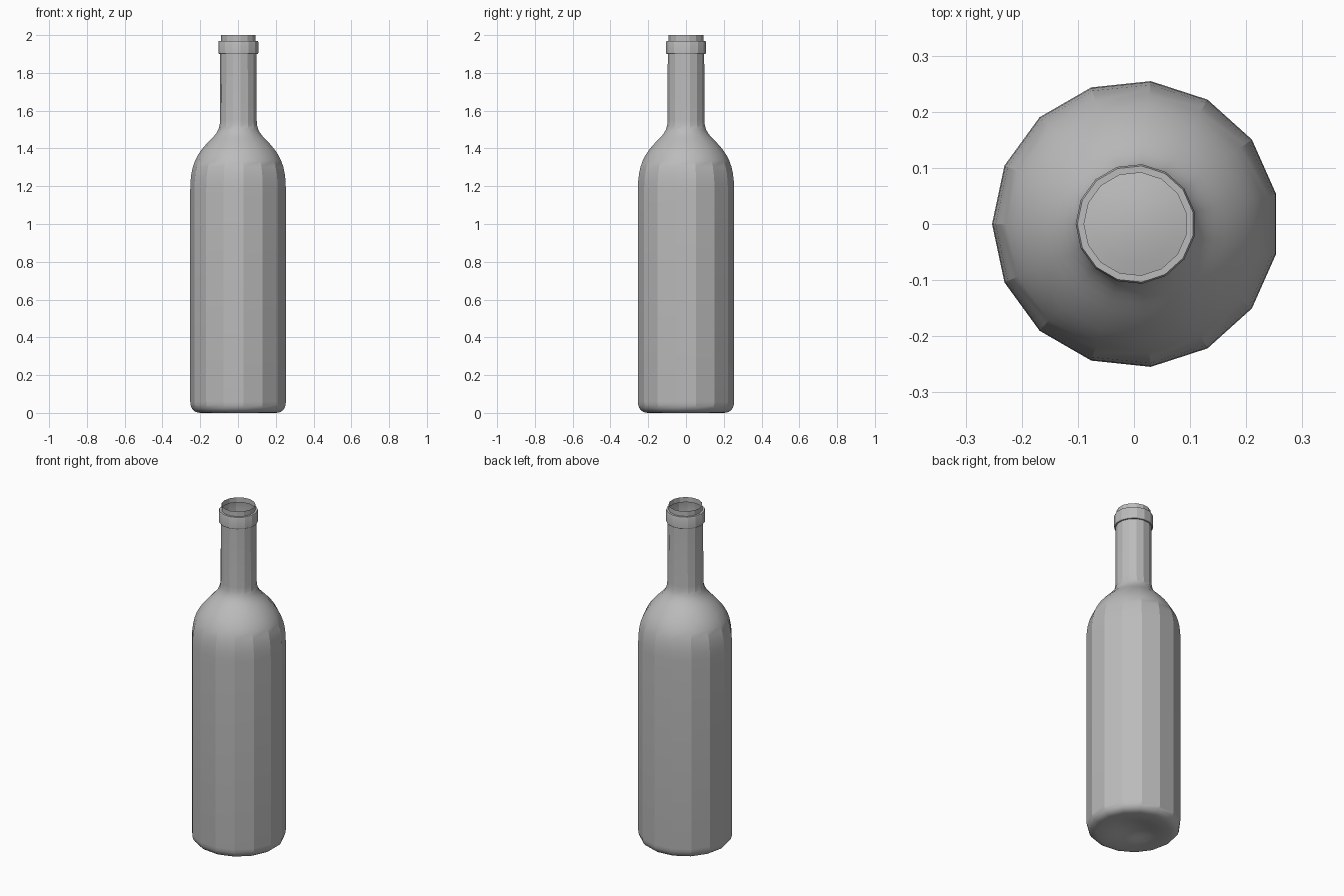
import bpy, bmesh, math
from mathutils import Vector
from mathutils.geometry import interpolate_bezier

cube = bpy.data.objects.get("Cube")
if cube:
    bpy.data.objects.remove(cube, do_unlink=True)

SIDES = 15
CENTRE_X = 0.003  # odd side count: shifts the bounding box onto x = 0


def curve(a, b, c, d, steps):
    """Smooth run of profile points (radius, height)."""
    pts = [Vector((r, 0, z)) for r, z in (a, b, c, d)]
    return [(p.x, p.z) for p in interpolate_bezier(*pts, steps)]


# Colour
glass = bpy.data.materials.new("grey glass")
glass.use_nodes = True
grey = (0.5, 0.5, 0.5, 1)
glass.diffuse_color = grey
glass.node_tree.nodes["Principled BSDF"].inputs["Base Color"].default_value = grey

# Profile: hollow base, rounded heel, body, shoulder, neck
profile = curve((0, 0.03), (0.08, 0.03), (0.12, 0), (0.2, 0), 7)
profile += curve((0.2, 0), (0.235, 0), (0.256, 0.02), (0.256, 0.06), 7)[1:]
profile += curve((0.256, 1.18), (0.256, 1.3), (0.23, 1.355), (0.178, 1.415), 8)
profile += curve((0.178, 1.415), (0.135, 1.465), (0.098, 1.48), (0.098, 1.55), 8)[1:]
# Collar ring and thin open lip
profile += [(0.097, 1.9), (0.104, 1.9), (0.107, 1.905), (0.107, 1.962),
            (0.104, 1.97), (0.092, 1.97), (0.092, 2.0)]

# Bottle: spin the profile
bm = bmesh.new()
verts = [bm.verts.new((-r, 0, z)) for r, z in profile]
edges = [bm.edges.new(pair) for pair in zip(verts, verts[1:])]
bmesh.ops.spin(bm, geom=verts + edges, cent=(0, 0, 0), axis=(0, 0, 1),
               angle=math.tau, steps=SIDES, use_duplicate=False)
bmesh.ops.remove_doubles(bm, verts=bm.verts, dist=0.0005)
bmesh.ops.recalc_face_normals(bm, faces=bm.faces)
wall = max(bm.faces, key=lambda f: f.calc_area())
mid = wall.calc_center_median()
if wall.normal.x * mid.x + wall.normal.y * mid.y < 0:
    bmesh.ops.reverse_faces(bm, faces=bm.faces)
bmesh.ops.translate(bm, verts=bm.verts, vec=(CENTRE_X, 0, 0))

mesh = bpy.data.meshes.new("bottle")
bm.to_mesh(mesh)
bm.free()
mesh.materials.append(glass)
bottle = bpy.data.objects.new("bottle", mesh)
bpy.context.collection.objects.link(bottle)

# Crisp vertical facets, smooth along the profile
bpy.ops.object.select_all(action="DESELECT")
bottle.select_set(True)
bpy.context.view_layer.objects.active = bottle
bpy.ops.object.shade_smooth_by_angle(angle=math.radians(22))
